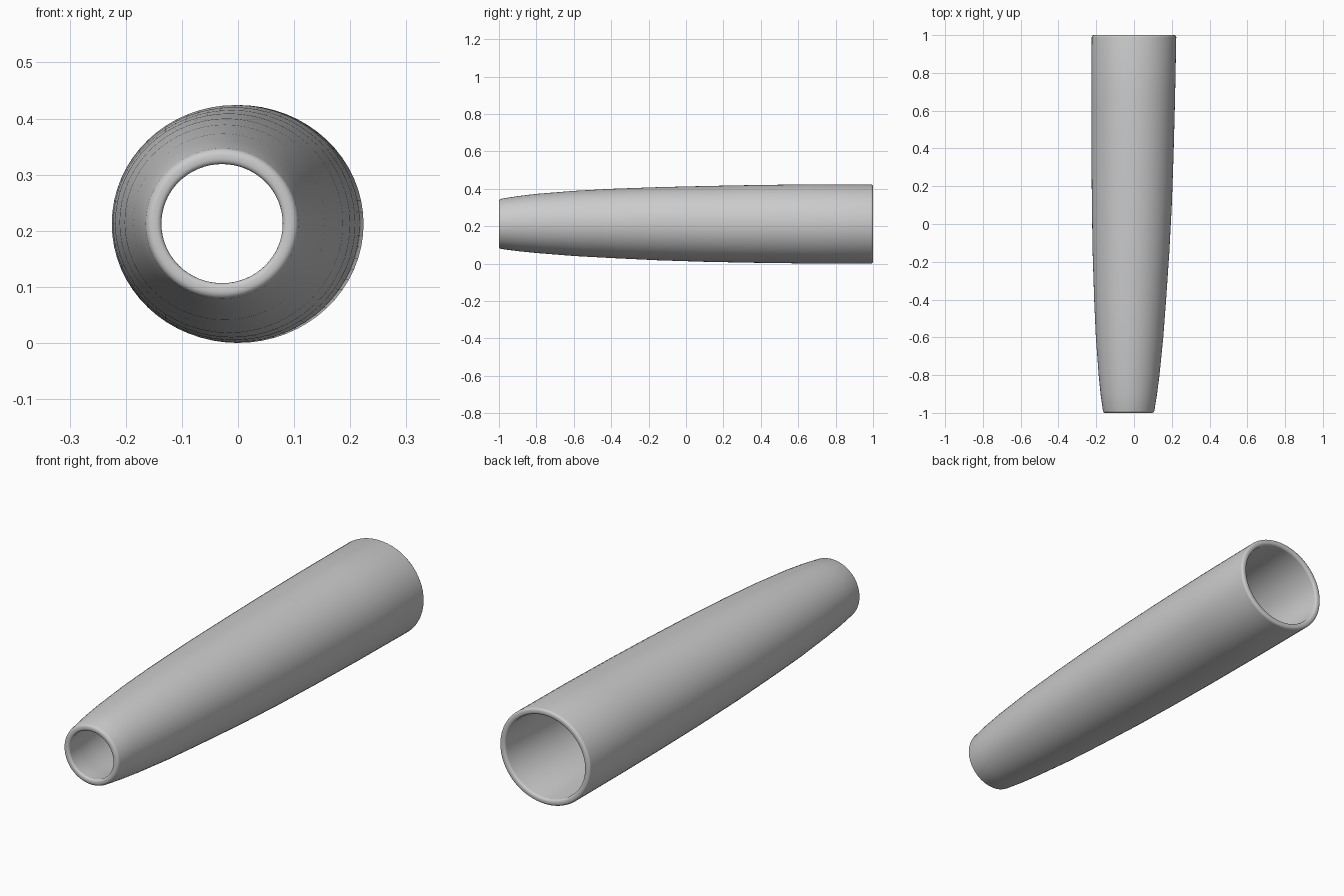
import bpy, bmesh, math

if "Cube" in bpy.data.objects:
    bpy.data.objects.remove(bpy.data.objects["Cube"])

SEGMENTS = 64
# Stations along the tube: y, left x, right x, bottom z, top z
STATIONS = [
    (-1.00, -0.163, 0.106, 0.080, 0.345),
    (-0.90, -0.177, 0.122, 0.067, 0.361),
    (-0.80, -0.187, 0.135, 0.057, 0.373),
    (-0.60, -0.202, 0.155, 0.041, 0.389),
    (-0.40, -0.211, 0.170, 0.030, 0.400),
    (-0.15, -0.219, 0.187, 0.018, 0.409),
    (0.10, -0.223, 0.200, 0.010, 0.415),
    (0.35, -0.225, 0.209, 0.005, 0.420),
    (0.65, -0.225, 0.217, 0.001, 0.424),
    (1.00, -0.224, 0.224, 0.000, 0.424),
]


def ring(bm, station, wall):
    y, xl, xr, zb, zt = station
    cx, cz = (xl + xr) / 2, (zb + zt) / 2
    rx, rz = (xr - xl) / 2 - wall, (zt - zb) / 2 - wall
    angles = [2 * math.pi * i / SEGMENTS for i in range(SEGMENTS)]
    return [bm.verts.new((cx + rx * math.cos(a), y, cz + rz * math.sin(a))) for a in angles]


# Outer skin from front to back, then inner bore back to the front
bm = bmesh.new()
rings = [ring(bm, s, 0) for s in STATIONS]
rings += [ring(bm, s, 0.028) for s in reversed(STATIONS)]
for a, b in zip(rings, rings[1:] + rings[:1]):
    for i in range(SEGMENTS):
        j = (i + 1) % SEGMENTS
        bm.faces.new((a[i], a[j], b[j], b[i]))
bmesh.ops.recalc_face_normals(bm, faces=bm.faces[:])

# Rounded rims at both open ends
n = len(STATIONS)
rim_verts = [set(rings[k]) for k in (0, n - 1, n, 2 * n - 1)]
rim_edges = [e for e in bm.edges if any(e.verts[0] in r and e.verts[1] in r for r in rim_verts)]
bmesh.ops.bevel(bm, geom=rim_edges, offset=0.011, segments=4, profile=0.5, affect='EDGES')

mesh = bpy.data.meshes.new("tapered_tube")
bm.to_mesh(mesh)
bm.free()
tube = bpy.data.objects.new("tapered_tube", mesh)
bpy.context.collection.objects.link(tube)
bpy.context.view_layer.objects.active = tube
tube.select_set(True)
bpy.ops.object.shade_smooth_by_angle(angle=math.radians(35))
